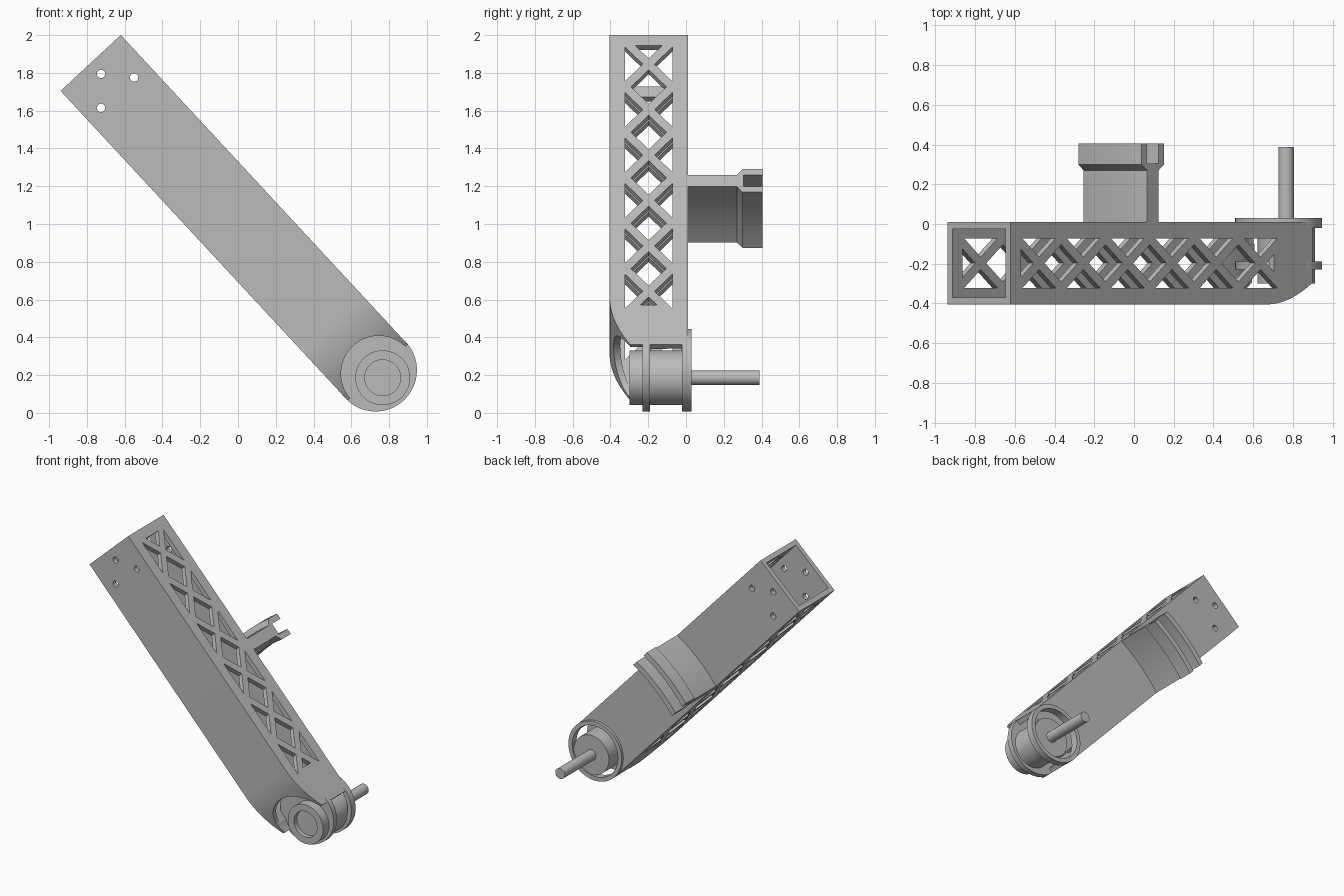
import bpy, bmesh, math
from mathutils import Matrix, Vector

if "Cube" in bpy.data.objects:
    bpy.data.objects.remove(bpy.data.objects["Cube"], do_unlink=True)

# Arm frame: local x runs down the arm, y is depth, z runs across the arm
FRAME = Matrix.Translation((-0.78, 0, 1.8525)) @ Matrix.Rotation(math.radians(47.15), 4, 'Y')
HALF = 0.2175
FRONT, BACK = -0.405, 0.01
END = 2.235
WALL = 0.035

grey = bpy.data.materials.new("plain_grey")
grey.use_nodes = True
COLOUR = (0.5, 0.5, 0.5, 1)
grey.diffuse_color = COLOUR
grey.node_tree.nodes["Principled BSDF"].inputs["Base Color"].default_value = COLOUR


def finish(name, bm):
    bmesh.ops.recalc_face_normals(bm, faces=bm.faces)
    mesh = bpy.data.meshes.new(name)
    bm.to_mesh(mesh)
    bm.free()
    mesh.materials.append(grey)
    ob = bpy.data.objects.new(name, mesh)
    bpy.context.collection.objects.link(ob)
    ob.matrix_world = FRAME
    return ob


def prisms(name, polygons, low, high, along_y=False):
    """Extrude flat outlines across the arm, or along its depth."""
    bm = bmesh.new()
    for poly in polygons:
        pts = [(a, low, b) if along_y else (a, b, low) for a, b in poly]
        face = bm.faces.new([bm.verts.new(p) for p in pts])
        geo = bmesh.ops.extrude_face_region(bm, geom=[face])["geom"]
        step = Vector((0, high - low, 0) if along_y else (0, 0, high - low))
        bmesh.ops.translate(bm, vec=step, verts=[g for g in geo if isinstance(g, bmesh.types.BMVert)])
    return finish(name, bm)


def lathe(name, centre, profile, closed=False):
    """Spin (radius, depth) points about a depth-wise axis."""
    bm = bmesh.new()
    vs = [bm.verts.new((centre + r, y, 0)) for r, y in profile]
    es = [bm.edges.new(p) for p in zip(vs, vs[1:])]
    if closed:
        es.append(bm.edges.new((vs[-1], vs[0])))
    bmesh.ops.spin(bm, geom=vs + es, cent=(centre, 0, 0), axis=(0, 1, 0),
                   angle=math.tau, steps=64, use_duplicate=False)
    bmesh.ops.remove_doubles(bm, verts=bm.verts, dist=1e-5)
    return finish(name, bm)


def circle(u, v, r, n=64):
    return [(u + r * math.cos(i * math.tau / n), v + r * math.sin(i * math.tau / n)) for i in range(n)]


def cut(target, cutter):
    mod = target.modifiers.new("cut", 'BOOLEAN')
    mod.operation = 'DIFFERENCE'
    mod.solver = 'EXACT'
    mod.object = cutter
    bpy.context.view_layer.update()
    with bpy.context.temp_override(object=target, active_object=target):
        bpy.ops.object.modifier_apply(modifier=mod.name)
    bpy.data.objects.remove(cutter, do_unlink=True)


def arm_outline(start, end, inset):
    """Side outline whose front edge curves back near the lower end."""
    bend, drop, n = 1.89, 0.11, 12
    pts = [(start, BACK - inset), (start, FRONT + inset)]
    for i in range(n + 1):
        t = i / n
        pts.append((bend + (END - bend) * t, FRONT + inset + drop * t * t))
    if end > END:
        pts.append((end, pts[-1][1]))
    return pts + [(end, BACK - inset)]


# Hollow arm, open at both ends
arm = prisms("arm_tube", [arm_outline(0, END, 0)], -HALF, HALF)
cut(arm, prisms("bore", [arm_outline(-0.1, END + 0.1, WALL)], -HALF + WALL, HALF - WALL))

# Cross lattice through both side walls
MID, A, B = -0.1975, 0.164, 0.125
K = 0.031
FIRST, LAST, COUNT = 0.075, 1.95, 6
slope = B / A
centres = [0.21 + 2 * A * i for i in range(COUNT)]
openings = []
for c in centres:
    run = (B - K) / slope
    for s in (-1, 1):
        openings.append([(c, MID + s * K), (c - run, MID + s * B), (c + run, MID + s * B)])
for c in centres[:-1]:
    openings.append([(c + K / slope, MID), (c + A, MID + B - K),
                     (c + 2 * A - K / slope, MID), (c + A, MID - B + K)])
for c, limit, s in ((centres[0], FIRST, -1), (centres[-1], LAST, 1)):
    h = slope * abs(limit - c) - K
    openings.append([(c + s * K / slope, MID), (limit, MID + h), (limit, MID - h)])
cut(arm, prisms("lattice_cutter", openings, -0.4, 0.4))

# Screw holes near the upper end
to_local = FRAME.inverted()
holes = []
for x, z in ((-0.725, 1.795), (-0.55, 1.775), (-0.725, 1.615)):
    p = to_local @ Vector((x, 0, z))
    holes.append(circle(p.x, p.z, 0.022, 24))
cut(arm, prisms("screw_cutter", holes, -0.6, 0.2, True))

# Round openings for the motor in the front and back walls
RIM = 2.218
cut(arm, prisms("front_cutter", [circle(2.243, 0, 0.2)], -0.6, -0.2, True))
cut(arm, prisms("back_cutter", [circle(RIM, 0, 0.188)], -0.1, 0.2, True))

# Motor mount rings
R = 0.219
lathe("mount_plate", RIM, [(0, -0.23), (R, -0.23), (R, -0.19), (0, -0.19)])
lathe("back_rim", RIM, [(0.188, -0.02), (R, -0.02), (R, 0.03), (0.188, 0.03)], True)

# Motor with recessed front, and its shaft
MOTOR = 2.273
lathe("motor", MOTOR, [(0, -0.265), (0.095, -0.265), (0.095, -0.3), (0.145, -0.3),
                       (0.145, 0.02), (0, 0.02)])
lathe("shaft", MOTOR, [(0, 0), (0.039, 0), (0.039, 0.388), (0, 0.388)])

# Curved post on the back with a grooved head
half_profile = [(0.043, 0), (0.043, 0.27), (0.083, 0.3), (0.083, 0.405), (0.042, 0.405), (0.042, 0.305)]
profile = [(-r, y) for r, y in half_profile] + [(r, y) for r, y in reversed(half_profile)]
bm = bmesh.new()
rows = []
STEPS = 16
for i in range(STEPS + 1):
    t = 2 * i / STEPS - 1
    bulge = 0.02 * (1 - t * t)
    rows.append([bm.verts.new((1.052 + r - bulge, y, t * HALF)) for r, y in profile])
for a, b in zip(rows, rows[1:]):
    for j in range(len(profile)):
        k = (j + 1) % len(profile)
        bm.faces.new((a[j], a[k], b[k], b[j]))
bm.faces.new(rows[0])
bm.faces.new(rows[-1])
finish("grooved_post", bm)

# Smooth round surfaces, keep hard edges
bpy.ops.object.select_all(action='DESELECT')
for ob in bpy.context.collection.objects:
    if ob.type == 'MESH' and grey.name in ob.data.materials:
        ob.select_set(True)
        bpy.context.view_layer.objects.active = ob
bpy.ops.object.shade_smooth_by_angle(angle=math.radians(30))
